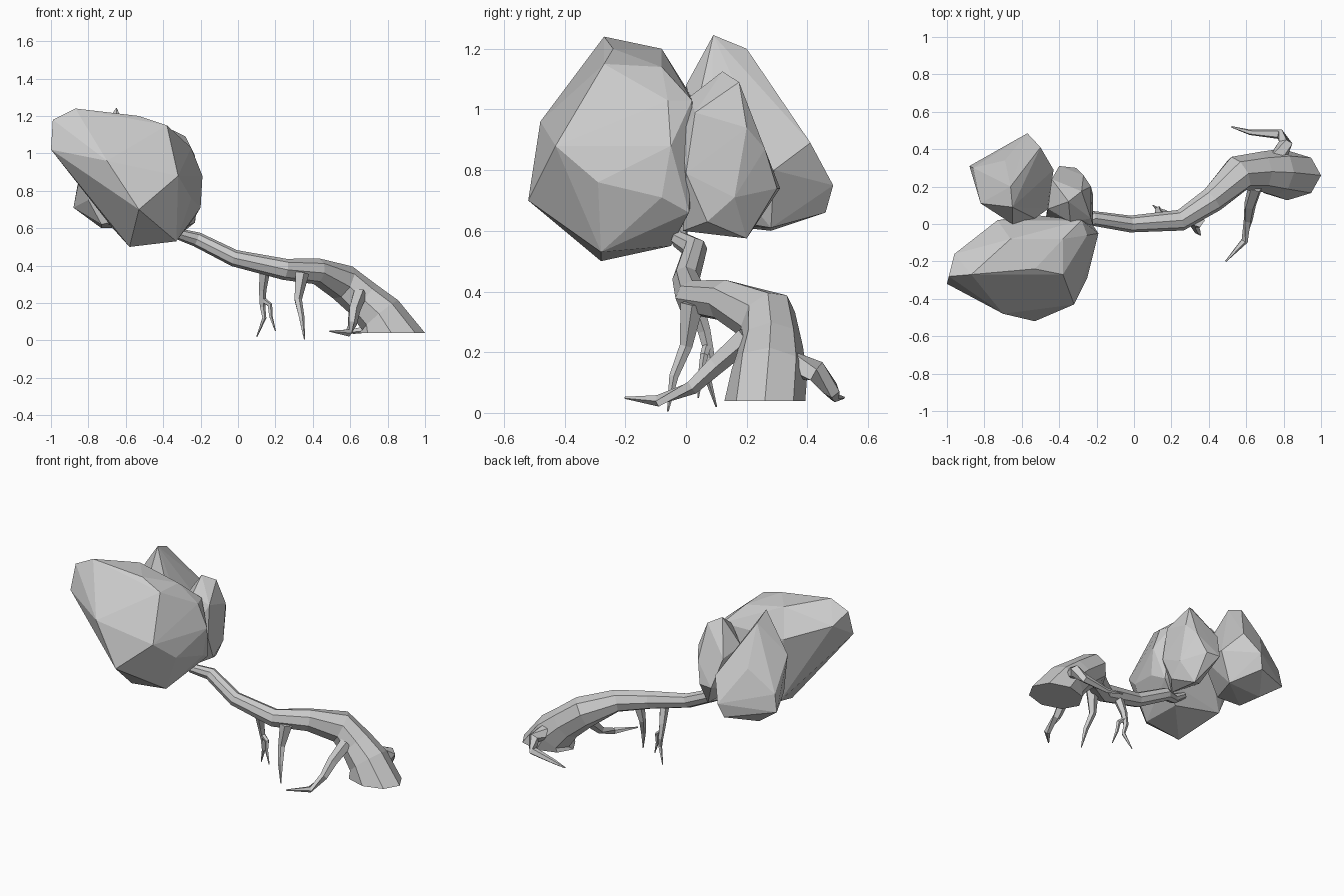
import bpy
import bmesh
from math import cos, sin, tau
from mathutils import Vector

default_cube = bpy.data.objects.get("Cube")
if default_cube:
    bpy.data.objects.remove(default_cube, do_unlink=True)

CM = 0.01  # all coordinates below are in hundredths of a unit


def make_material(name, colour):
    material = bpy.data.materials.new(name)
    material.use_nodes = True
    material.diffuse_color = colour
    material.node_tree.nodes["Principled BSDF"].inputs["Base Color"].default_value = colour
    return material


grey = make_material("plain grey", (0.6, 0.6, 0.6, 1))


def finish(name, bm):
    """Turn a bmesh into a flat shaded object with outward normals."""
    bmesh.ops.recalc_face_normals(bm, faces=bm.faces)
    mesh = bpy.data.meshes.new(name)
    bm.to_mesh(mesh)
    bm.free()
    mesh.materials.append(grey)
    part = bpy.data.objects.new(name, mesh)
    bpy.context.collection.objects.link(part)
    return part


def limb(name, path, sides, flat_end=False):
    """Tapered tube through (x, y, z, radius) points; a flat end is level and oval."""
    bm = bmesh.new()
    centres = [Vector(p[:3]) * CM for p in path]
    last = len(path) - 1
    rings = []
    for i, centre in enumerate(centres):
        tangent = centres[min(i + 1, last)] - centres[max(i - 1, 0)]
        squash = 1
        if flat_end and i == last:
            tangent = Vector((0, 0, -1))
            squash = 0.74
        tangent.normalize()
        # keep a steady reference so that the rings do not twist
        side = tangent.cross(Vector((0, 1, 0))).normalized()
        up = side.cross(tangent) * squash
        radius = path[i][3] * CM
        ring = []
        for k in range(sides):
            angle = tau * k / sides
            ring.append(bm.verts.new(centre + radius * (side * cos(angle) + up * sin(angle))))
        rings.append(ring)
    for lower, upper in zip(rings, rings[1:]):
        for k in range(sides):
            n = (k + 1) % sides
            bm.faces.new((lower[k], lower[n], upper[n], upper[k]))
    bm.faces.new(rings[0])
    bm.faces.new(rings[-1])
    return finish(name, bm)


def foliage(name, corners):
    """Faceted leaf mass: the hull around a few corner points."""
    bm = bmesh.new()
    for corner in corners:
        bm.verts.new(Vector(corner) * CM)
    result = bmesh.ops.convex_hull(bm, input=bm.verts)
    spare = {v for v in result["geom_interior"] if isinstance(v, bmesh.types.BMVert)}
    bmesh.ops.delete(bm, geom=list(spare), context='VERTS')
    return finish(name, bm)


# Leaning trunk, from inside the foliage down to its broad foot
limb("trunk", [
    (-40, -2, 62, 2), (-32, -2, 57, 3), (-22, 3, 54, 4), (-2, 0, 44, 4.5),
    (25, 2, 38, 5.7), (42, 13, 37, 7), (56, 27, 31, 10), (67, 28, 22, 10.5),
    (76, 27.5, 13.5, 12.5), (82, 26, 4, 18)], 8, flat_end=True)

# Exposed roots
limb("front_root", [
    (65, 20, 25, 4), (62, 10, 16, 3.3), (61, 2, 8.5, 2.5), (59, -9, 4, 2),
    (49, -20, 5, 0.4)], 5)
limb("back_root", [
    (76, 34, 16.5, 5), (81, 43, 13.5, 3.8), (78, 48, 7.5, 2.8), (62, 49, 5, 1.5),
    (52, 52, 5, 0.4)], 5)
limb("hanging_root", [
    (34, 2, 36, 4), (32, 0, 22, 2.2), (34, -4, 12, 1.6), (35.5, -6, 0.5, 0.3)], 5)
limb("forked_root", [
    (14, 3, 36, 3), (13, 6, 27, 2.2), (13, 8, 18, 1.6), (14, 7, 12, 1.2),
    (10, 10, 2, 0.3)], 5)
limb("forked_root_branch", [
    (13, 7, 22, 1.6), (17, 6, 19, 1.4), (17.5, 5, 13, 1), (20, 4, 5, 0.3)], 5)

# Leaf masses
foliage("large_foliage", [
    (-100, -32, 102), (-99, -28, 118), (-96, -16, 112), (-87, -27, 124),
    (-66, -8, 120), (-53, -24, 120), (-38, -27, 115), (-38, -8, 114),
    (-25, -6, 103), (-19, -5, 88), (-25, -29, 76), (-32, -43, 88),
    (-53, -52, 70), (-70, -48, 96), (-58, -28, 50), (-33, -28, 53),
    (-36, -5, 55), (-20, -8, 71), (-23, 1, 66), (-67, -2, 60),
    (-73, 2, 104), (-28, 2, 103), (-55, 5, 85)])
foliage("back_foliage", [
    (-65, 9, 124.5), (-66, 20, 120), (-69, 34, 96), (-50, 41, 89),
    (-57, 48.5, 75), (-60, 46, 66), (-73, 28, 60), (-73, 10, 62),
    (-88, 31, 71), (-86, 30, 82), (-43, 29, 80), (-46, 8, 85),
    (-50, 28, 61), (-82, 11, 100), (-80, 12, 75), (-53, 3, 98),
    (-65, 0, 108), (-60, 5, 65)])
foliage("small_foliage", [
    (-35, 12, 112.5), (-28, 17.5, 109), (-34, 1, 104), (-23, 3, 99),
    (-23, 20, 94), (-27, 26, 87), (-31, 30, 74), (-40, 31, 74),
    (-44, 24, 92), (-30, 20, 57.5), (-30, -1, 60), (-23, 7, 63),
    (-22, 0, 79), (-22, 16, 71), (-47, 4, 70), (-46, 8, 95),
    (-26, -1.5, 92)])
